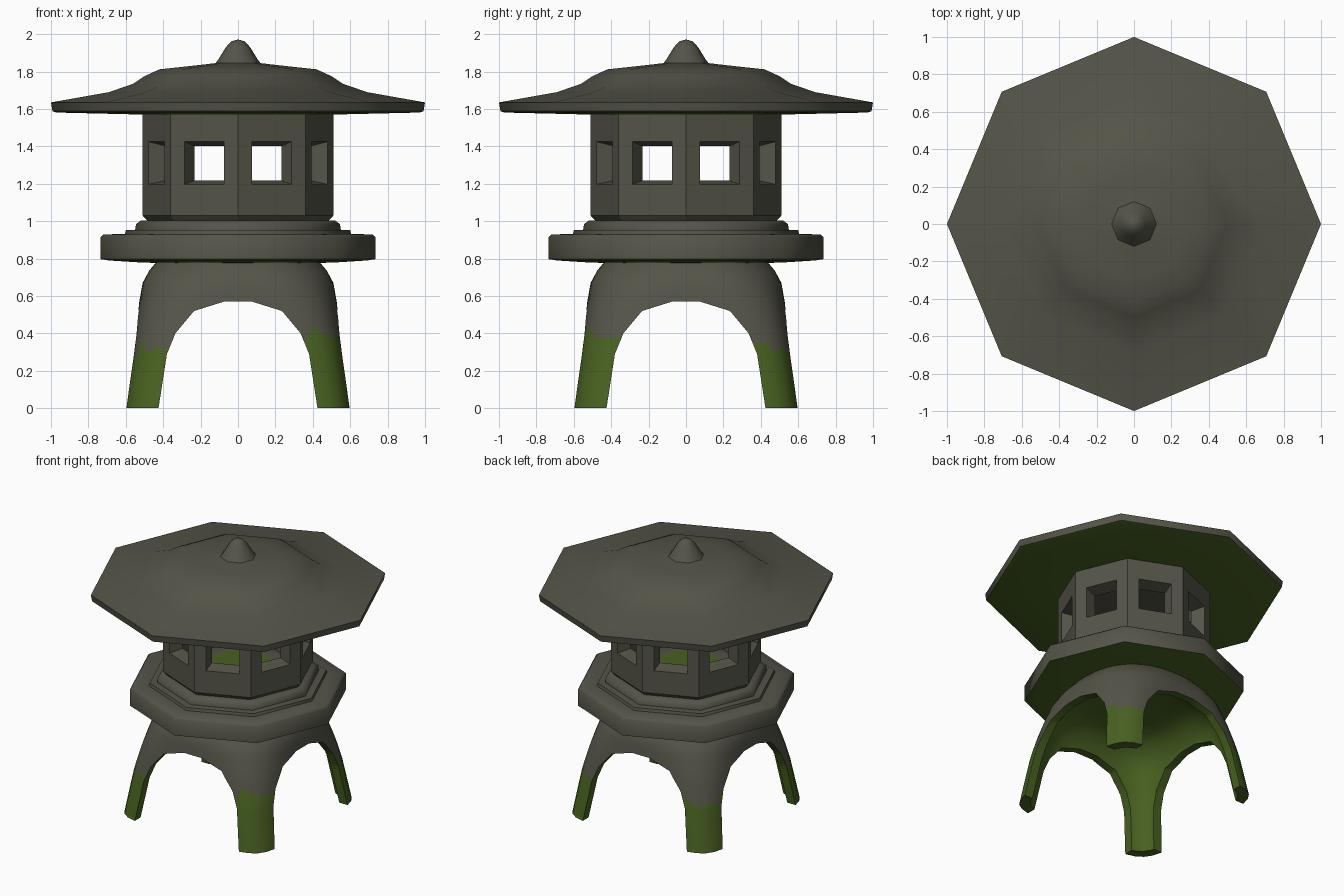
import bpy, bmesh, math, random
from mathutils import Vector

if "Cube" in bpy.data.objects:
    bpy.data.objects.remove(bpy.data.objects["Cube"])

random.seed(4)


def material(name, rgb):
    m = bpy.data.materials.new(name)
    m.diffuse_color = (*rgb, 1)
    m.use_nodes = True
    m.node_tree.nodes["Principled BSDF"].inputs["Base Color"].default_value = m.diffuse_color
    return m


STONE = material("weathered_stone", (0.09, 0.089, 0.066))
MOSS = material("green_moss", (0.065, 0.12, 0.015))


def make(name, bm):
    me = bpy.data.meshes.new(name)
    bm.normal_update()
    bm.to_mesh(me)
    bm.free()
    ob = bpy.data.objects.new(name, me)
    bpy.context.collection.objects.link(ob)
    return ob


def finish(ob, mossy, angle=35):
    """Colour faces by rule and smooth by angle."""
    ob.data.materials.clear()
    ob.data.materials.append(STONE)
    ob.data.materials.append(MOSS)
    for p in ob.data.polygons:
        p.material_index = 1 if mossy(p.center, p.normal) else 0
    bpy.ops.object.select_all(action='DESELECT')
    ob.select_set(True)
    bpy.context.view_layer.objects.active = ob
    bpy.ops.object.shade_smooth_by_angle(angle=math.radians(angle))


def lathe(name, profile, segs=8, power=lambda z: 2):
    """Stack of rings; power > 2 gives rounded squares."""
    bm = bmesh.new()
    rings = []
    for r, z in profile:
        if r == 0:
            rings.append([bm.verts.new((0, 0, z))] * segs)
            continue
        ring, e = [], power(z)
        for i in range(segs):
            a = 2 * math.pi * i / segs
            c, s = math.cos(a), math.sin(a)
            k = r / (abs(c) ** e + abs(s) ** e) ** (1 / e)
            ring.append(bm.verts.new((k * c, k * s, z)))
        rings.append(ring)
    for lo, hi in zip(rings, rings[1:]):
        for i in range(segs):
            j = (i + 1) % segs
            vs = list(dict.fromkeys((lo[i], lo[j], hi[j], hi[i])))
            bm.faces.new(vs)
    return make(name, bm)


# Roof with raised crown and finial; underside mossy outside the chamber
roof = lathe("roof", [(0, 1.565), (0.47, 1.569), (0.97, 1.581), (0.992, 1.588), (1.0, 1.635),
                      (0.69, 1.69), (0.56, 1.735), (0.50, 1.775), (0.42, 1.812), (0.28, 1.827),
                      (0.12, 1.845), (0.105, 1.865), (0.065, 1.93), (0.035, 1.962), (0, 1.972)])
finish(roof, lambda c, n: n.z < -0.5 and c.xy.length > 0.4, 46)

# Stepped octagonal platform
platform = lathe("platform", [(0, 0.775), (0.5, 0.778), (0.69, 0.79), (0.735, 0.797), (0.735, 0.915),
                              (0.72, 0.929), (0.605, 0.932), (0.60, 0.952), (0.55, 0.954),
                              (0.545, 0.985), (0.52, 1.003), (0.30, 1.005), (0, 1.005)])
finish(platform, lambda c, n: n.z < -0.5 or (c.z > 1.0 and c.xy.length < 0.25), 46)

# Lantern chamber: eight walls, each with a splayed window opening
bm = bmesh.new()
ap = math.cos(math.pi / 8)
tn = math.tan(math.pi / 8)
OUT, INN = 0.51 * ap, 0.41 * ap
for i in range(8):
    a = math.pi / 8 + i * math.pi / 4
    n = Vector((math.cos(a), math.sin(a), 0))
    u = Vector((0, 0, 1)).cross(n)

    def loop(d, w, lo, hi):
        return [bm.verts.new(n * d + u * x + Vector((0, 0, z)))
                for x, z in ((-w, lo), (w, lo), (w, hi), (-w, hi))]

    loops = [loop(OUT, OUT * tn, 1.03, 1.575), loop(OUT, 0.114, 1.197, 1.425),
             loop(INN, 0.096, 1.217, 1.402), loop(INN, INN * tn, 1.0, 1.575)]
    for p, q in zip(loops, loops[1:]):
        for j in range(4):
            k = (j + 1) % 4
            bm.faces.new((p[j], p[k], q[k], q[j]))
    # bevelled foot of the wall
    foot = [bm.verts.new(n * 0.485 * ap + u * s * 0.485 * ap * tn + Vector((0, 0, 1.003)))
            for s in (-1, 1)]
    bm.faces.new((foot[0], foot[1], loops[0][1], loops[0][0]))
bmesh.ops.remove_doubles(bm, verts=bm.verts, dist=0.0005)
finish(make("lantern_chamber", bm), lambda c, n: False, 20)

# Legs: shell from rounded-square feet to a round crown, arched both ways
KEYS = [(0, 0.607), (0.5, 0.54), (0.67, 0.51), (0.735, 0.475), (0.795, 0.425)]
POWERS = [(0, 6.5), (0.3, 5.5), (0.5, 4), (0.67, 2.9), (0.8, 2.3)]


def interp(keys, z):
    for (z0, h0), (z1, h1) in zip(keys, keys[1:]):
        if z <= z1:
            return h0 + (h1 - h0) * (z - z0) / (z1 - z0)
    return keys[-1][1]


inner = [(0, 0.735), (0.2, 0.73), (0.33, 0.71), (0.41, 0.67)]
inner += [(interp(KEYS, z) - 0.058, z) for z in (0.58, 0.5, 0.4, 0.3, 0.15, 0.0)]
outer = [(interp(KEYS, z), z) for z in [0.025 * i for i in range(21)] +
         [0.56, 0.62, 0.67, 0.70, 0.735, 0.765, 0.79]]
legs = lathe("arched_legs", inner + outer + [(0, 0.79)], 80, lambda z: interp(POWERS, z))

ARCH = [(0.425, -0.1), (0.425, 0), (0.38, 0.29), (0.335, 0.40), (0.235, 0.52), (0.075, 0.57)]
for axis in "xy":
    bm = bmesh.new()
    pts = ARCH + [(-x, z) for x, z in reversed(ARCH)]
    vs = [bm.verts.new((x, -1, z) if axis == "y" else (-1, x, z)) for x, z in pts]
    f = bm.faces.new(vs)
    ext = bmesh.ops.extrude_face_region(bm, geom=[f])
    bmesh.ops.translate(bm, vec=(0, 2, 0) if axis == "y" else (2, 0, 0),
                        verts=[v for v in ext["geom"] if isinstance(v, bmesh.types.BMVert)])
    bmesh.ops.recalc_face_normals(bm, faces=bm.faces)
    cutter = make("arch_cutter_" + axis, bm)
    cutter.hide_render = True
    mod = legs.modifiers.new("arch", 'BOOLEAN')
    mod.operation, mod.solver, mod.object = 'DIFFERENCE', 'EXACT', cutter
    bpy.context.view_layer.objects.active = legs
    bpy.ops.object.modifier_apply(modifier=mod.name)
    bpy.data.objects.remove(cutter)

jag = [random.uniform(-0.05, 0.05) for _ in range(80)]


def leg_moss(c, n):
    radial = Vector((c.x, c.y, 0)).normalized()
    if n.dot(radial) < -0.1 or n.z < -0.5:
        return True
    i = int((math.atan2(c.y, c.x) % (2 * math.pi)) / (2 * math.pi) * 80) % 80
    top = 0.40 if c.x > 0 and c.y < 0 else 0.33
    return c.z < top + jag[i]


finish(legs, leg_moss)
